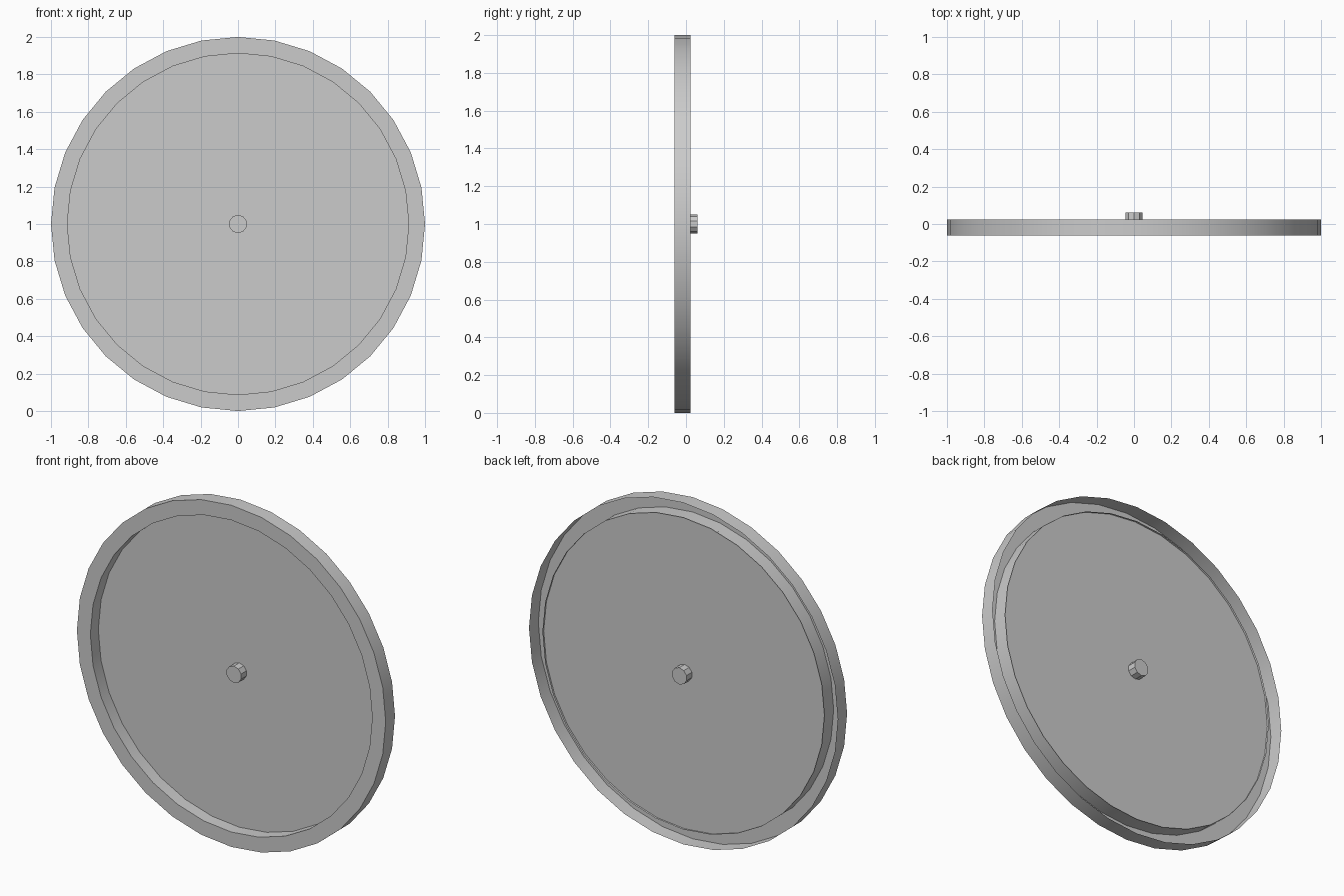
import bpy, bmesh, math
from mathutils import Matrix, Vector

cube = bpy.data.objects.get("Cube")
if cube:
    bpy.data.objects.remove(cube, do_unlink=True)

grey = bpy.data.materials.new("plain_grey")
grey.use_nodes = True
colour = (0.6, 0.6, 0.6, 1)
grey.diffuse_color = colour
grey.node_tree.nodes["Principled BSDF"].inputs["Base Color"].default_value = colour

SIDES = 32
RIM_R, PLATE_R = 1.0, 0.913
FRONT, BACK, PLATE_Y = -0.062, 0.024, 0.012
CENTRE = Vector((0, 0, 1))


def add_object(name, bm):
    mesh = bpy.data.meshes.new(name)
    bm.to_mesh(mesh)
    bm.free()
    obj = bpy.data.objects.new(name, mesh)
    bpy.context.collection.objects.link(obj)
    mesh.materials.append(grey)
    bpy.ops.object.select_all(action="DESELECT")
    obj.select_set(True)
    bpy.context.view_layer.objects.active = obj
    bpy.ops.object.shade_smooth_by_angle(angle=math.radians(30))
    return obj


# Hollow rim: inner wall, front ring and outer wall, open at the back
bm = bmesh.new()
profile = [(PLATE_R, BACK), (PLATE_R, FRONT), (RIM_R, FRONT), (RIM_R, BACK)]
verts = [bm.verts.new((0, y, 1 + r)) for r, y in profile]
edges = [bm.edges.new(pair) for pair in zip(verts, verts[1:])]
bmesh.ops.spin(bm, geom=verts + edges, cent=CENTRE, axis=(0, 1, 0),
               angle=math.tau, steps=SIDES, use_duplicate=False)
bmesh.ops.remove_doubles(bm, verts=bm.verts, dist=0.0001)
bm.normal_update()
ring_face = next(f for f in bm.faces if abs(f.normal.y) > 0.9)
if ring_face.normal.y > 0:
    bmesh.ops.reverse_faces(bm, faces=bm.faces)
add_object("rim", bm)

# Flat plate set just inside the back edge of the rim
to_front = Matrix.Rotation(math.pi / 2, 4, "X")
quarter = Matrix.Rotation(math.pi / 2, 4, "Z")
bm = bmesh.new()
bmesh.ops.create_circle(bm, cap_ends=True, segments=SIDES, radius=PLATE_R,
                        matrix=Matrix.Translation((0, PLATE_Y, 1)) @ to_front @ quarter)
add_object("plate", bm)

# Short axle through the plate, with a corner at the top
bm = bmesh.new()
bmesh.ops.create_cone(bm, cap_ends=True, segments=10, radius1=0.049, radius2=0.049,
                      depth=0.1)
top = max(bm.verts, key=lambda v: v.co.y)
turn = Matrix.Rotation(math.pi / 2 - math.atan2(top.co.y, top.co.x), 4, "Z")
bm.transform(Matrix.Translation((0, PLATE_Y, 1)) @ to_front @ turn)
add_object("axle", bm)
